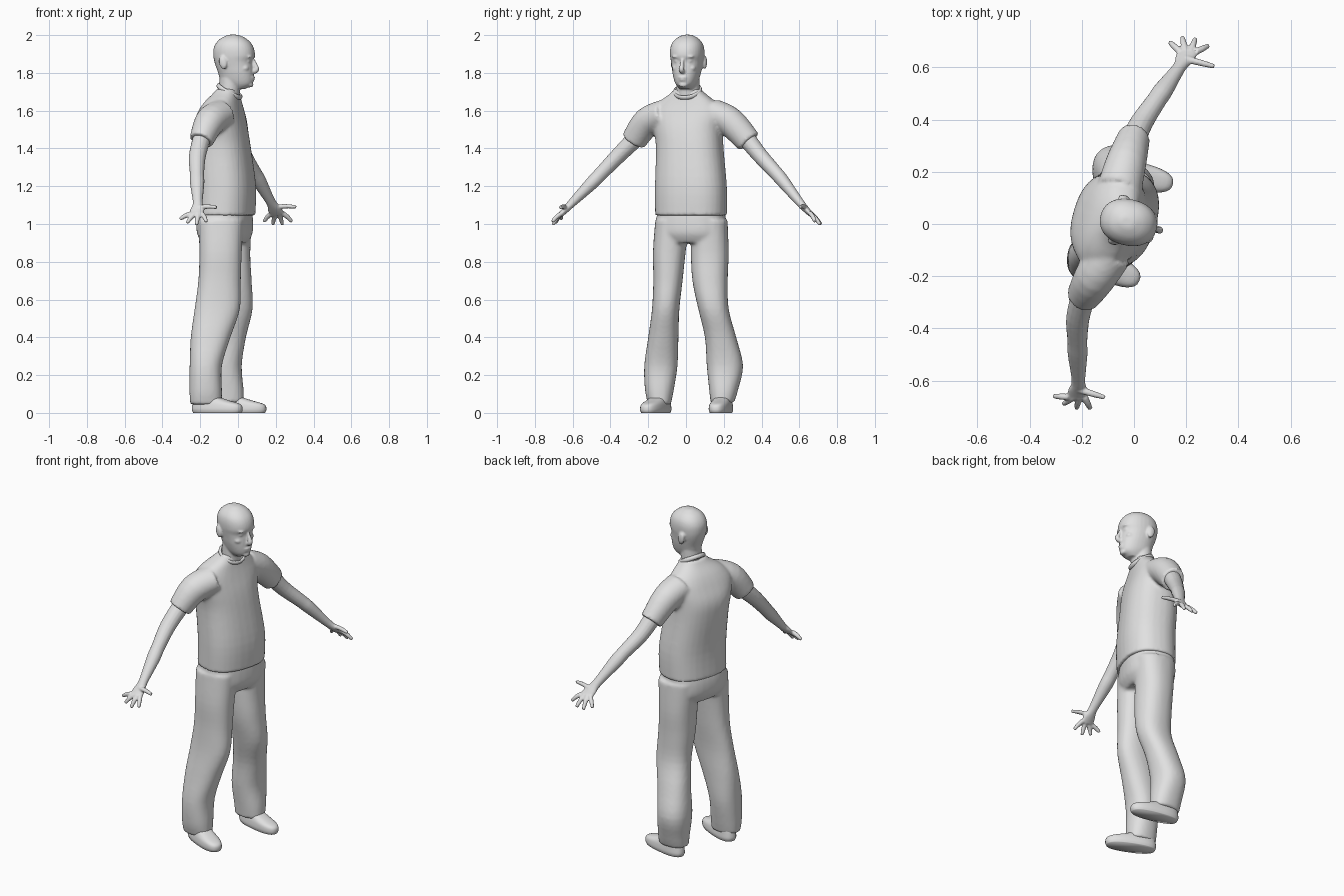
import bpy, bmesh, math
from mathutils import Vector, Matrix

if "Cube" in bpy.data.objects:
    bpy.data.objects.remove(bpy.data.objects["Cube"])

grey = bpy.data.materials.new("plain_grey")
grey.diffuse_color = (0.75, 0.75, 0.75, 1)
grey.use_nodes = True
grey.node_tree.nodes["Principled BSDF"].inputs["Base Color"].default_value = grey.diffuse_color
X = Vector((1, 0, 0))


def dense(rows, k=4):
    """Catmull-Rom refinement of rows of numbers."""
    p = [rows[0]] + list(rows) + [rows[-1]]
    out = []
    for i in range(1, len(p) - 2):
        for j in range(k):
            t = j / k
            out.append([0.5 * (2 * b + (c - a) * t + (2 * a - 5 * b + 4 * c - d) * t * t
                               + (3 * b - a - 3 * c + d) * t ** 3)
                        for a, b, c, d in zip(p[i - 1], p[i], p[i + 1], p[i + 2])])
    return out + [list(rows[-1])]


def skin(bm, rings):
    """Bridge equal rings of points into a closed skin."""
    rings = [[bm.verts.new(v) for v in r] for r in rings]
    n = len(rings[0])
    for r, s in zip(rings, rings[1:]):
        for i in range(n):
            bm.faces.new((r[i], r[(i + 1) % n], s[(i + 1) % n], s[i]))
    bm.faces.new(rings[0][::-1])
    bm.faces.new(rings[-1])


def loft(bm, rows, yaw=0, power=2.3, n=32, k=4):
    """Stack of level rounded sections: z, centre x, centre y, half depth, half width."""
    c, s = math.cos(yaw), math.sin(yaw)
    rings = []
    for z, cx, cy, d, w in dense(rows, k):
        ring = []
        for i in range(n):
            a = math.tau * i / n
            u, v = (math.copysign(abs(f) ** (2 / power), f) for f in (math.cos(a), math.sin(a)))
            u, v = u * d, v * w
            ring.append((cx + u * c - v * s, cy + u * s + v * c, z))
        rings.append(ring)
    skin(bm, rings)


def tube(bm, rows, n=16, k=4):
    """Limb along a path: x, y, z, half width, half thickness."""
    rows = dense(rows, k)
    pts = [Vector(r[:3]) for r in rows]
    rings = []
    for i, r in enumerate(rows):
        t = (pts[min(i + 1, len(pts) - 1)] - pts[max(i - 1, 0)]).normalized()
        b1 = (X - X.dot(t) * t).normalized()
        b2 = t.cross(b1)
        rings.append([pts[i] + b1 * r[3] * math.cos(math.tau * j / n)
                      + b2 * r[4] * math.sin(math.tau * j / n) for j in range(n)])
    skin(bm, rings)


def ball(bm, frame, at, size, tilt=0):
    m = (frame @ Matrix.Translation(at) @ Matrix.Rotation(tilt, 4, 'Y')
         @ Matrix.Diagonal((*size, 1)))
    bmesh.ops.create_uvsphere(bm, u_segments=16, v_segments=10, radius=1, matrix=m)


def finish(name, bm, voxel=0, smooth=3):
    """Make the object; a voxel size fuses the overlapping pieces into one skin."""
    bmesh.ops.recalc_face_normals(bm, faces=bm.faces)
    me = bpy.data.meshes.new(name)
    bm.to_mesh(me)
    bm.free()
    ob = bpy.data.objects.new(name, me)
    bpy.context.collection.objects.link(ob)
    bpy.context.view_layer.objects.active = ob
    if voxel:
        m = ob.modifiers.new("fuse", 'REMESH')
        m.mode = 'VOXEL'
        m.voxel_size = voxel
        bpy.ops.object.modifier_apply(modifier="fuse")
        m = ob.modifiers.new("soften", 'SMOOTH')
        m.factor = 0.5
        m.iterations = smooth
        bpy.ops.object.modifier_apply(modifier="soften")
    ob.data.materials.clear()
    ob.data.materials.append(grey)
    for f in ob.data.polygons:
        f.use_smooth = True
    return ob


BODY = math.radians(-17)

# Shirt: torso and two short sleeves
bm = bmesh.new()
loft(bm, [(1.045, -.065, .027, .147, .19), (1.2, -.062, .026, .148, .19),
          (1.4, -.085, .02, .146, .178), (1.5, -.095, .012, .138, .185),
          (1.58, -.09, .008, .113, .2), (1.64, -.08, .008, .09, .16),
          (1.69, -.062, .01, .066, .095), (1.715, -.055, .01, .055, .07)], BODY, 2.4)
tube(bm, [(-.09, -.11, 1.585, .085, .075), (-.15, -.205, 1.54, .08, .078),
          (-.195, -.278, 1.44, .064, .067)], 24)
tube(bm, [(-.055, .14, 1.59, .085, .075), (-.03, .235, 1.54, .078, .078),
          (0, .333, 1.435, .062, .067)], 24)
finish("shirt", bm, .01, 3)

# Collar band
bm = bmesh.new()
tilt = (Matrix.Translation((-.045, .008, 1.703)) @ Matrix.Rotation(BODY, 4, 'Z')
        @ Matrix.Rotation(math.radians(30), 4, 'Y'))
N, M = 36, 8
grid = [[bm.verts.new(tilt @ Vector(((.068 + .008 * math.cos(b)) * math.cos(a),
                                     (.07 + .008 * math.cos(b)) * math.sin(a),
                                     .013 * math.sin(b))))
         for b in (math.tau * j / M for j in range(M))]
        for a in (math.tau * i / N for i in range(N))]
for i in range(N):
    for j in range(M):
        bm.faces.new((grid[i][j], grid[(i + 1) % N][j],
                      grid[(i + 1) % N][(j + 1) % M], grid[i][(j + 1) % M]))
finish("collar", bm)

# Trousers: hips and two legs, given as z, back, front, right, left
right_leg = [(1.02, -.21, .03, -.163, .02), (.85, -.205, .02, -.175, -.002),
             (.7, -.21, .015, -.173, -.018), (.55, -.23, .01, -.18, -.035),
             (.4, -.25, -.04, -.2, -.04), (.25, -.256, -.085, -.221, -.045),
             (.12, -.257, -.085, -.217, -.065), (.045, -.253, -.085, -.2, -.08)]
left_leg = [(1.02, -.16, .075, .03, .22), (.85, -.14, .065, .026, .226),
            (.7, -.13, .072, .034, .221), (.55, -.12, .077, .065, .226),
            (.4, -.14, .042, .1, .266), (.25, -.16, .02, .11, .302),
            (.12, -.147, .03, .123, .275), (.055, -.14, .03, .13, .255)]
bm = bmesh.new()
loft(bm, [(1.09, -.066, .027, .13, .178), (1.02, -.07, .027, .14, .184),
          (.95, -.07, .026, .137, .186), (.9, -.07, .026, .11, .165)], BODY, 2.4)
for leg in (right_leg, left_leg):
    loft(bm, [(z, (a + b) / 2, (c + d) / 2, (b - a) / 2, (d - c) / 2)
              for z, a, b, c, d in leg])
finish("trousers", bm, .01, 4)

# Shoes
for name, cx, cy, deg, w in (("right_shoe", -.11, -.16, -24, .056),
                             ("left_shoe", .01, .185, -13, .053)):
    a = math.radians(deg)
    bm = bmesh.new()
    loft(bm, [(z, cx + u * math.cos(a), cy + u * math.sin(a), d, w * f)
              for z, u, d, f in ((0, 0, .136, .9), (.018, 0, .143, 1), (.045, -.004, .136, .95),
                                 (.066, -.035, .1, .85), (.085, -.06, .07, .8),
                                 (.12, -.075, .05, .7))], a, 2.5)
    finish(name, bm)

# Arms with palm, four fingers and a thumb
right_arm = [(-.19, -.26, 1.46, .048, .048), (-.215, -.36, 1.36, .045, .042),
             (-.217, -.45, 1.267, .038, .037), (-.216, -.5, 1.215, .038, .035),
             (-.213, -.6, 1.115, .026, .023), (-.215, -.635, 1.078, .036, .018),
             (-.22, -.663, 1.05, .04, .014)]
left_arm = [(-.005, .315, 1.46, .048, .048), (.03, .39, 1.365, .044, .042),
            (.085, .472, 1.275, .038, .037), (.112, .512, 1.228, .038, .035),
            (.172, .598, 1.12, .026, .023), (.193, .633, 1.08, .036, .018),
            (.207, .66, 1.052, .04, .014)]
right_tips = [(-.308, -.66, 1.025), (-.27, -.69, 1.005), (-.22, -.706, .995),
              (-.167, -.708, 1.012), (-.112, -.665, 1.088)]
left_tips = [(.137, .697, 1.013), (.185, .716, .997), (.235, .71, .997),
             (.285, .683, 1.012), (.308, .604, 1.09)]
for name, rows, tips in (("right_arm", right_arm, right_tips),
                         ("left_arm", left_arm, left_tips)):
    bm = bmesh.new()
    tube(bm, rows)
    for i, tip in enumerate(tips):
        palm = Vector(rows[-1][:3])
        if i < 4:
            base = palm + Vector((-.03 + .02 * i, 0, .004))
        else:
            base = Vector(rows[-2][:3]) + Vector((.005, 0, .01))
        mid = base.lerp(Vector(tip), .55) + Vector((0, 0, .004))
        tube(bm, [(*base, .014, .013), (*mid, .0125, .012), (*tip, .009, .009)], 10)
    finish(name, bm, .005, 2)

# Head: neck, skull and facial features
bm = bmesh.new()
HEAD = math.radians(-14)
frame = Matrix.Translation((-.02, .006, 0)) @ Matrix.Rotation(HEAD, 4, 'Z')
tube(bm, [(-.065, .012, 1.6, .06, .064), (-.045, .01, 1.71, .056, .062),
          (-.04, .01, 1.82, .056, .062)], 24)
skull = [(1.715, -.02, .06, .034), (1.735, -.055, .093, .05), (1.76, -.075, .103, .062),
         (1.8, -.085, .104, .073), (1.835, -.098, .102, .079), (1.862, -.106, .1, .084),
         (1.89, -.111, .11, .088), (1.925, -.11, .106, .088), (1.955, -.098, .092, .08),
         (1.98, -.075, .066, .06), (1.996, -.045, .035, .034), (2.002, -.03, .015, .016)]
rows = []
for z, back, front, w in skull:
    p = frame @ Vector(((back + front) / 2, 0, z))
    rows.append((z, p.x, p.y, (front - back) / 2, w))
loft(bm, rows, HEAD, 2.2)
nose = [(.1, 1.878, .008), (.112, 1.85, .01), (.123, 1.82, .014), (.108, 1.806, .014)]
tube(bm, [(*(frame @ Vector((u, 0, z))), r, r) for u, z, r in nose], 12)
ball(bm, frame, (.1, 0, 1.776), (.012, .024, .007))
ball(bm, frame, (.099, 0, 1.763), (.012, .02, .007))
ball(bm, frame, (.088, 0, 1.737), (.017, .024, .014))
for s in (-1, 1):
    ball(bm, frame, (.09, s * .034, 1.886), (.017, .026, .008))
    ball(bm, frame, (.083, s * .034, 1.862), (.015, .016, .008))
    ball(bm, frame, (.067, s * .043, 1.825), (.024, .022, .018))
    ball(bm, frame, (-.04, s * .086, 1.855), (.022, .012, .036), -.2)
finish("head", bm, .006, 2)
